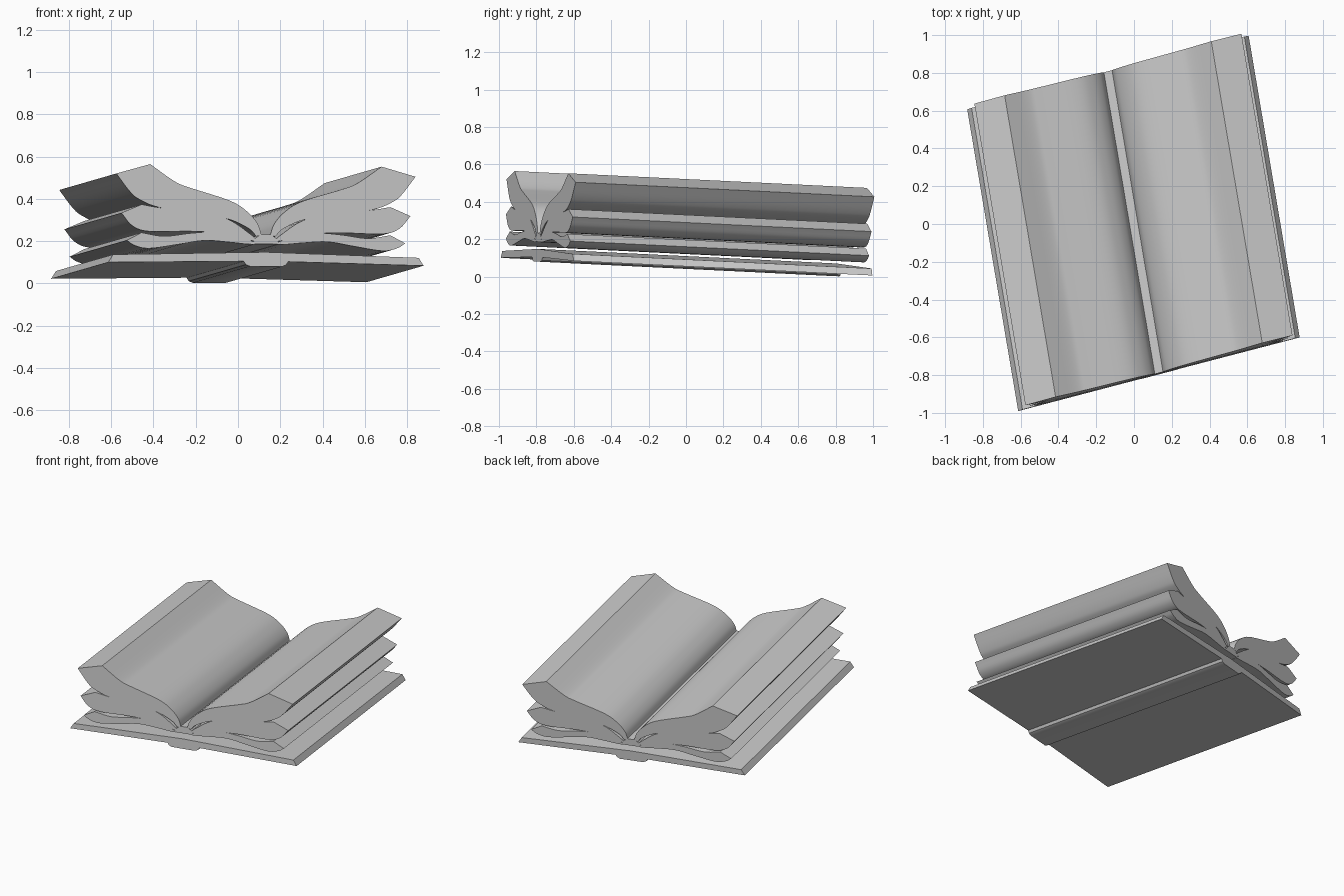
import bpy, bmesh
from mathutils import Vector

if "Cube" in bpy.data.objects:
    bpy.data.objects.remove(bpy.data.objects["Cube"])

SPINE_X = 0.132                      # x of the fold at the front edge
LENGTH = Vector((-0.27, 1.597, -0.078))  # front edge to back edge


def place(x, z):
    """Section point (x from fold, z) -> 3D point on the slanted front edge."""
    z -= 0.011 * x
    x += SPINE_X
    return Vector((x, -0.99 + (x + 0.612) * 0.262 + 0.049 * (z - 0.1), z))


def extrude_section(name, section):
    bm = bmesh.new()
    front = [bm.verts.new(place(x, z)) for x, z in section]
    back = [bm.verts.new(v.co + LENGTH) for v in front]
    n = len(front)
    bm.faces.new(front)
    bm.faces.new(back[::-1])
    for i in range(n):
        j = (i + 1) % n
        bm.faces.new((front[i], back[i], back[j], front[j]))
    bmesh.ops.recalc_face_normals(bm, faces=bm.faces)
    mesh = bpy.data.meshes.new(name)
    bm.to_mesh(mesh)
    bm.free()
    obj = bpy.data.objects.new(name, mesh)
    bpy.context.collection.objects.link(obj)
    bpy.ops.object.select_all(action='DESELECT')
    obj.select_set(True)
    bpy.context.view_layer.objects.active = obj
    bpy.ops.object.shade_smooth_by_angle(angle=0.45)
    return obj


def smooth_curve(points, steps=5):
    """Catmull-Rom curve through the points."""
    p = [Vector(q) for q in points]
    p = [2 * p[0] - p[1]] + p + [2 * p[-1] - p[-2]]
    out = []
    for i in range(1, len(p) - 2):
        a, b, c, d = p[i - 1:i + 3]
        for s in range(steps):
            t = s / steps
            out.append(0.5 * (2 * b + (c - a) * t + (2 * a - 5 * b + 4 * c - d) * t * t
                              + (3 * b - a - 3 * c + d) * t ** 3))
    return out + [p[-2]]


# Page bundles: upper curve from fore-edge ridge to fold, lower curve from fold to tip
bundles = {
    "top_pages": (
        [(.547, .558), (.432, .478), (.36, .449), (.172, .39), (.09, .34), (.04, .283), (.021, .23)],
        [(.045, .222), (.08, .258), (.173, .301), (.315, .328), (.505, .354), (.60, .392), (.645, .43), (.707, .512)]),
    "middle_pages": (
        [(.588, .367), (.478, .35), (.31, .343), (.17, .297), (.08, .237), (.052, .214)],
        [(.058, .2), (.10, .208), (.22, .235), (.36, .243), (.55, .24), (.63, .265), (.683, .326)]),
    "bottom_pages": (
        [(.588, .234), (.48, .218), (.36, .233), (.244, .24), (.125, .217), (.055, .196)],
        [(.055, .184), (.10, .186), (.17, .193), (.29, .2), (.41, .181), (.55, .16), (.62, .173), (.658, .197)]),
}
for name, (upper, lower) in bundles.items():
    outline = smooth_curve(upper) + smooth_curve(lower)
    for side, sign in (("left", -1), ("right", 1)):
        extrude_section(f"{name}_{side}", [(sign * x, z) for x, z in outline])

# Binding strip that joins the page bundles at the fold
extrude_section("binding_strip", [(-.06, .186), (.06, .186), (.055, .21), (.024, .232),
                                  (-.024, .232), (-.055, .21)])

# Cover: two boards with the spine bulge underneath
half = [(.722, .129), (.745, .092), (.105, .104), (.095, .088), (.075, .08)]
extrude_section("cover", [(0, .148)] + half + [(-x, z) for x, z in reversed(half)])
